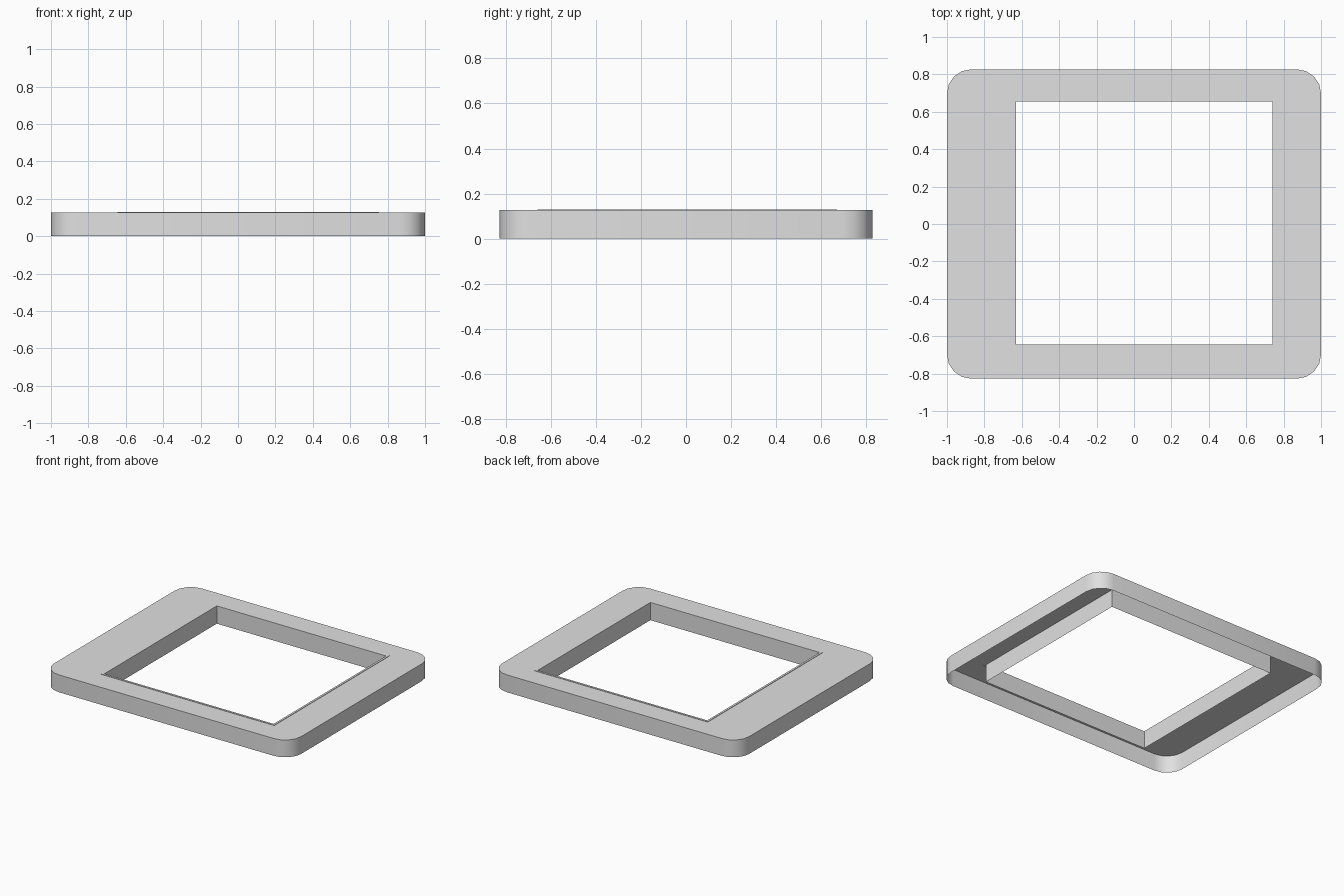
import bpy
import bmesh
import math

cube = bpy.data.objects.get("Cube")
if cube:
    bpy.data.objects.remove(cube, do_unlink=True)

HALF_X, HALF_Y, RADIUS = 1.0, 0.827, 0.13
PLATE_Z, LIP_Z = 0.127, 0.13
SEGMENTS = 4

grey = bpy.data.materials.new("light grey")
grey.use_nodes = True
color = (0.75, 0.75, 0.75, 1)
grey.diffuse_color = color
grey.node_tree.nodes["Principled BSDF"].inputs["Base Color"].default_value = color


def rectangle(bm, x0, x1, y0, y1, z):
    """Corners counter-clockwise, starting at +x +y."""
    return [bm.verts.new((x, y, z)) for x, y in ((x1, y1), (x0, y1), (x0, y0), (x1, y0))]


def rounded_corners(bm, z):
    """One list of arc vertices for each corner, in the same order."""
    corners = []
    for i, (sx, sy) in enumerate(((1, 1), (-1, 1), (-1, -1), (1, -1))):
        arc = []
        for k in range(SEGMENTS + 1):
            a = math.pi / 2 * (i + k / SEGMENTS)
            arc.append(bm.verts.new((sx * (HALF_X - RADIUS) + RADIUS * math.cos(a),
                                     sy * (HALF_Y - RADIUS) + RADIUS * math.sin(a), z)))
        corners.append(arc)
    return corners


def band(bm, outer, inner):
    """Strip of quads between two matching closed loops."""
    n = len(outer)
    for i in range(n):
        j = (i + 1) % n
        bm.faces.new((outer[i], outer[j], inner[j], inner[i]))


def finish(bm, name):
    mesh = bpy.data.meshes.new(name)
    bm.to_mesh(mesh)
    bm.free()
    mesh.materials.append(grey)
    obj = bpy.data.objects.new(name, mesh)
    bpy.context.collection.objects.link(obj)
    bpy.ops.object.select_all(action="DESELECT")
    obj.select_set(True)
    bpy.context.view_layer.objects.active = obj
    bpy.ops.object.shade_smooth_by_angle(angle=math.radians(35))


# Top plate and outer skirt, open underneath
bm = bmesh.new()
top = rounded_corners(bm, PLATE_Z)
bottom = rounded_corners(bm, 0)
hole = rectangle(bm, -0.645, 0.755, -0.66, 0.67, PLATE_Z)
for i in range(4):
    j = (i + 1) % 4
    bm.faces.new((top[i][-1], top[j][0], hole[j], hole[i]))
    for a, b in zip(top[i], top[i][1:]):
        bm.faces.new((a, b, hole[i]))
band(bm, sum(bottom, []), sum(top, []))
finish(bm, "frame_shell")

# Slightly raised lip and the walls lining the opening
bm = bmesh.new()
lip_base = rectangle(bm, -0.645, 0.755, -0.66, 0.67, PLATE_Z)
lip_outer = rectangle(bm, -0.645, 0.755, -0.66, 0.67, LIP_Z)
lip_inner = rectangle(bm, -0.63, 0.74, -0.645, 0.655, LIP_Z)
wall_foot = rectangle(bm, -0.63, 0.74, -0.645, 0.655, 0)
for outer, inner in ((lip_base, lip_outer), (lip_outer, lip_inner), (lip_inner, wall_foot)):
    band(bm, outer, inner)
finish(bm, "opening_liner")
